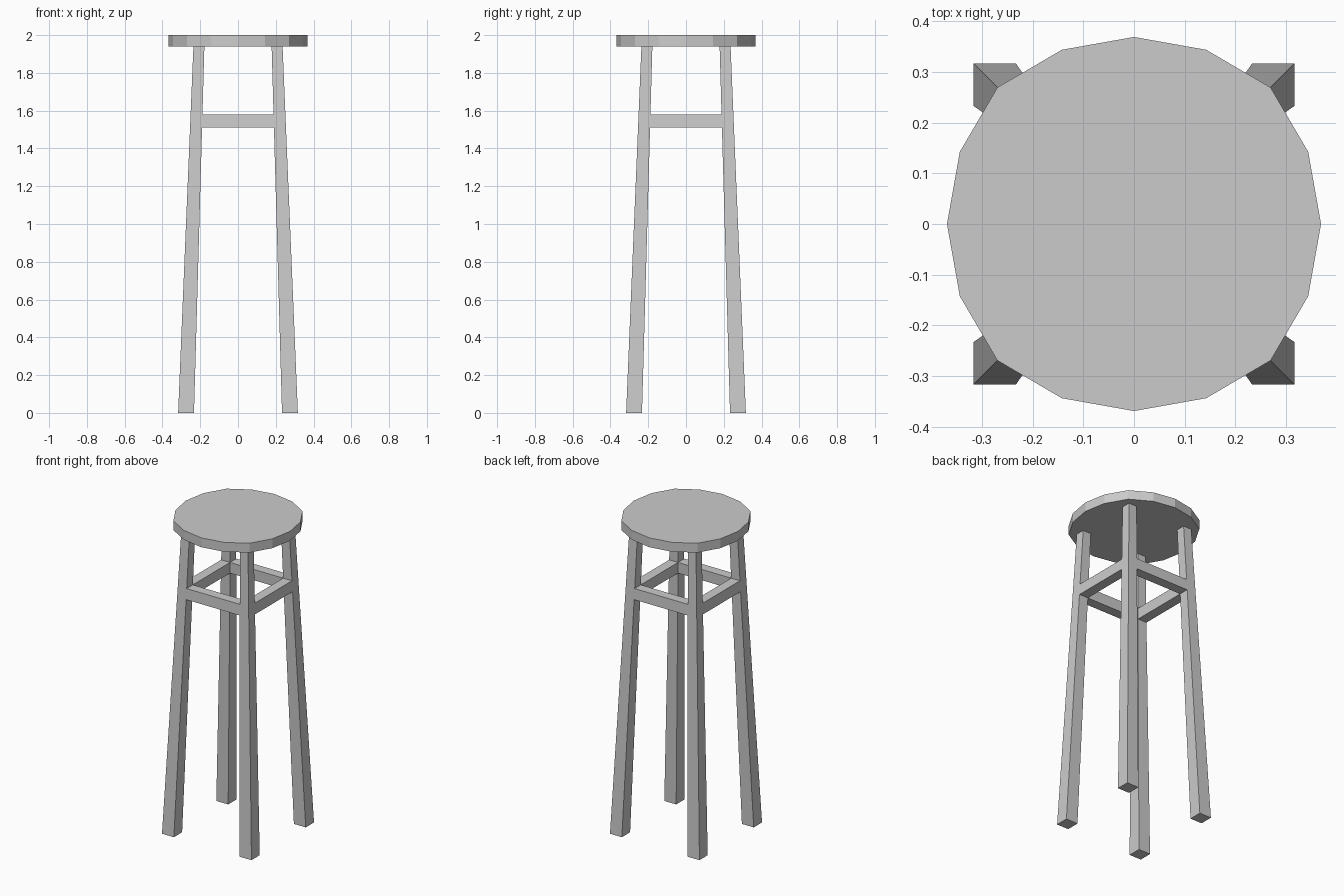
import bpy, bmesh
from math import sin, cos, pi

if "Cube" in bpy.data.objects:
    bpy.data.objects.remove(bpy.data.objects["Cube"])

SEAT_Z, TOP_Z = 1.94, 2.0
LEVELS = (0, 1.51, 1.58, SEAT_Z)  # leg cuts: foot, rail bottom, rail top, seat


def finish(bm, name):
    bmesh.ops.recalc_face_normals(bm, faces=bm.faces[:])
    mesh = bpy.data.meshes.new(name)
    bm.to_mesh(mesh)
    bm.free()
    obj = bpy.data.objects.new(name, mesh)
    bpy.context.collection.objects.link(obj)
    return obj


def lerp(a, b, z):
    return a + (b - a) * z / SEAT_Z


# Seat: hand-cut 16-sided disc, slightly fuller on the diagonals
bm = bmesh.new()
radii = (0.369, 0.372, 0.381, 0.372)
rim = [bm.verts.new((radii[i % 4] * cos(i * pi / 8),
                     radii[i % 4] * sin(i * pi / 8), SEAT_Z)) for i in range(16)]
base = bm.faces.new(rim)
top = bmesh.ops.extrude_face_region(bm, geom=[base], use_keep_orig=True)
verts = [g for g in top["geom"] if isinstance(g, bmesh.types.BMVert)]
bmesh.ops.translate(bm, verts=verts, vec=(0, 0, TOP_Z - SEAT_Z))
finish(bm, "seat")

# Legs: four splayed, tapered square posts
bm = bmesh.new()
sockets = {}
for sx in (-1, 1):
    for sy in (-1, 1):
        rings = []
        for z in LEVELS:
            o, i = lerp(0.317, 0.236, z), lerp(0.233, 0.178, z)
            rings.append([bm.verts.new((sx * x, sy * y, z))
                          for x, y in ((i, i), (o, i), (o, o), (i, o))])
        bm.faces.new(rings[0])
        bm.faces.new(rings[-1])
        for level, (a, b) in enumerate(zip(rings, rings[1:])):
            for k in range(4):
                n = (k + 1) % 4
                f = bm.faces.new((a[k], a[n], b[n], b[k]))
                # Inward faces of the middle band receive the rails
                if level == 1 and k == 0:
                    sockets["y", sx, sy] = f
                if level == 1 and k == 3:
                    sockets["x", sx, sy] = f

# Rails: bridge the facing leg sockets, flush with the legs
pairs = []
for s in (-1, 1):
    for ends in ((("x", -1, s), ("x", 1, s)), (("y", s, -1), ("y", s, 1))):
        pairs.append([e for key in ends for e in sockets[key].edges])
bmesh.ops.delete(bm, geom=list(sockets.values()), context='FACES_ONLY')
for edges in pairs:
    bmesh.ops.bridge_loops(bm, edges=edges)
finish(bm, "legs_and_rails")
